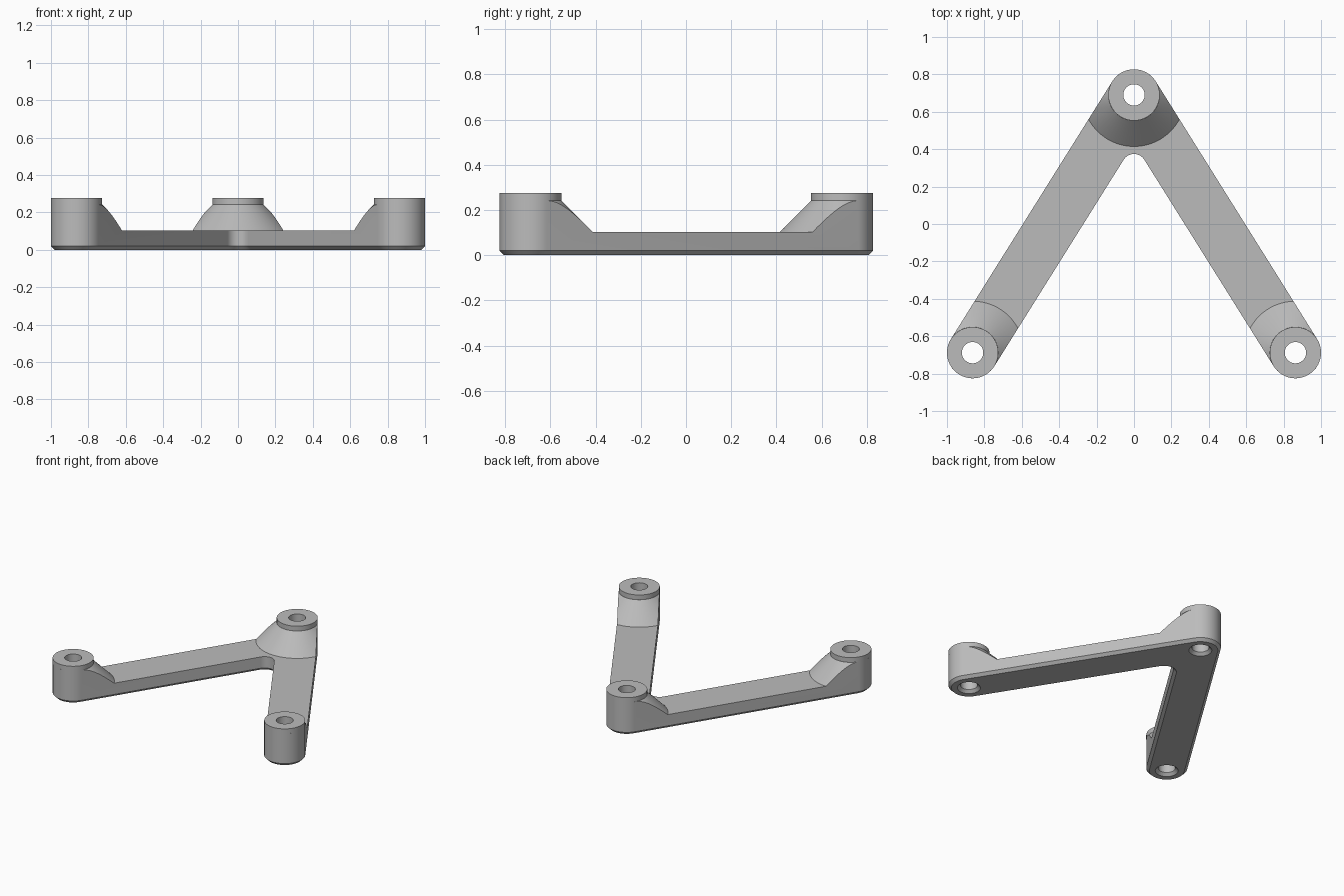
import bpy, bmesh
from math import cos, sin, pi, atan2, hypot
from mathutils import Vector

if "Cube" in bpy.data.objects:
    bpy.data.objects.remove(bpy.data.objects["Cube"], do_unlink=True)

APEX, FOOT = Vector((0, 0.69)), Vector((0.863, -0.688))
RADIUS, HOLE, FILLET, CHAMFER = 0.137, 0.057, 0.065, 0.02
ARM_TOP, CONE_TOP, TOP = 0.103, 0.241, 0.276
ENDS = {"apex": APEX, "left": FOOT, "right": Vector((-FOOT.x, FOOT.y))}

grey = bpy.data.materials.new("light_grey")
grey.use_nodes = True
colour = (0.5, 0.5, 0.5, 1)
grey.diffuse_color = colour
grey.node_tree.nodes["Principled BSDF"].inputs["Base Color"].default_value = colour


def make_object(name, bm):
    bmesh.ops.recalc_face_normals(bm, faces=bm.faces)
    mesh = bpy.data.meshes.new(name)
    bm.to_mesh(mesh)
    bm.free()
    mesh.materials.append(grey)
    ob = bpy.data.objects.new(name, mesh)
    bpy.context.collection.objects.link(ob)
    return ob


def skin(name, loops, cap=True):
    """Join equal-sized point loops into a solid, or an open shell."""
    bm = bmesh.new()
    rings = [[bm.verts.new(p) for p in loop] for loop in loops]
    for low, high in zip(rings, rings[1:]):
        for i in range(len(low)):
            j = (i + 1) % len(low)
            bm.faces.new((low[i], low[j], high[j], high[i]))
    if cap:
        bm.faces.new(rings[0][::-1])
        bm.faces.new(rings[-1])
    return make_object(name, bm)


def lathe(name, centre, profile, cap=True, steps=72):
    turns = [2 * pi * k / steps for k in range(steps)]
    return skin(name, [[(centre.x + r * cos(t), centre.y + r * sin(t), z) for t in turns]
                       for r, z in profile], cap)


def arc(centre, radius, start, end, steps):
    angles = [start + (end - start) * k / steps for k in range(steps + 1)]
    return [(centre.x + radius * cos(t), centre.y + radius * sin(t)) for t in angles]


def outline(inset, z):
    """V-shaped plan with round ends and a filleted inner corner."""
    run = FOOT - APEX
    side = atan2(run.x, -run.y)
    crotch = Vector((0, APEX.y - (RADIUS + FILLET) * hypot(*run) / run.x))
    half = arc(crotch, FILLET + inset, pi / 2, side, 10)
    half += arc(FOOT, RADIUS - inset, side - pi, side, 36)
    half += arc(APEX, RADIUS - inset, side, pi / 2, 12)
    mirrored = [(-x, y) for x, y in half[-2:0:-1]]
    return [(x, y, z) for x, y in half + mirrored]


# Bracket body: low slab with flared cones, trimmed to the plan, then drilled
bm = bmesh.new()
bmesh.ops.create_cube(bm, size=2)
for v in bm.verts:
    v.co = (v.co.x * 1.5, v.co.y * 1.5, ARM_TOP if v.co.z > 0 else -0.2)
body = make_object("bracket_body", bm)
helpers = []


def boolean(tool, operation):
    tool.hide_render = True
    helpers.append(tool)
    mod = body.modifiers.new(tool.name, 'BOOLEAN')
    mod.object, mod.operation, mod.solver = tool, operation, 'EXACT'


for name, c in ENDS.items():
    spread = RADIUS + 0.0005
    boolean(lathe(name + "_flare", c, [(spread + CONE_TOP - 0.05, 0.05),
                                       (spread, CONE_TOP)]), 'UNION')
boolean(skin("plan_trim", [outline(CHAMFER, 0), outline(0, CHAMFER), outline(0, 0.4)]),
        'INTERSECT')
for name, c in ENDS.items():
    boolean(lathe(name + "_drill", c, [(HOLE + 2 * CHAMFER, -CHAMFER), (HOLE, CHAMFER),
                                       (HOLE, 0.5)]), 'DIFFERENCE')

bpy.context.view_layer.update()
graph = bpy.context.evaluated_depsgraph_get()
result = bpy.data.meshes.new_from_object(body.evaluated_get(graph))
body.modifiers.clear()
body.data = result
result.materials.clear()
result.materials.append(grey)
for poly in result.polygons:
    poly.material_index = 0
for tool in helpers:
    bpy.data.objects.remove(tool, do_unlink=True)

# Raised collars on top of the three bosses
parts = [body]
for name, c in ENDS.items():
    parts.append(lathe(name + "_boss_collar", c, [(RADIUS, CONE_TOP), (RADIUS, TOP),
                                                  (HOLE, TOP), (HOLE, CONE_TOP)], cap=False))

# Smooth round walls, keep machined edges sharp
bpy.ops.object.select_all(action='DESELECT')
for ob in parts:
    ob.select_set(True)
bpy.context.view_layer.objects.active = body
bpy.ops.object.shade_smooth_by_angle(angle=pi / 6)
